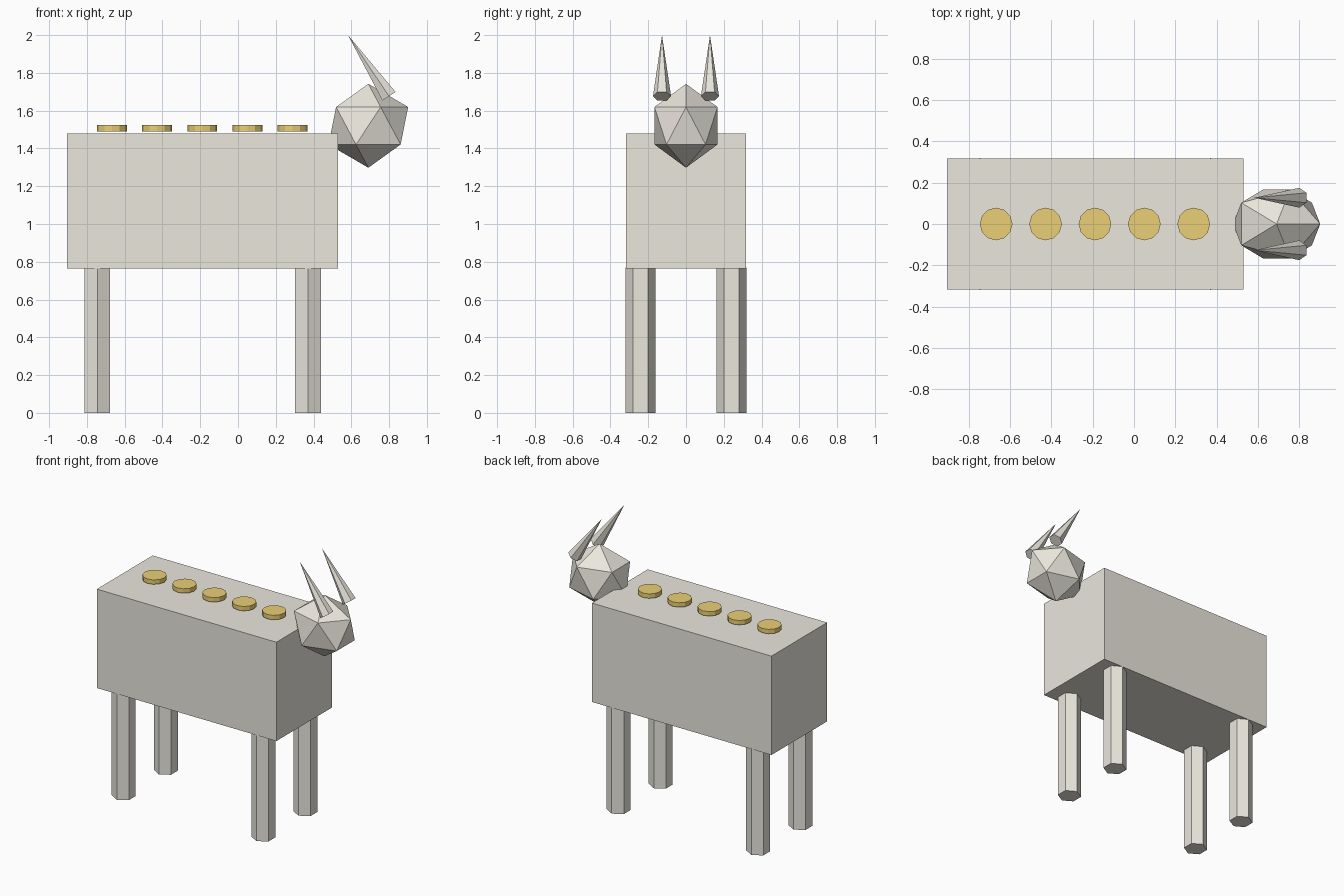
import bpy, math

if "Cube" in bpy.data.objects:
    bpy.data.objects.remove(bpy.data.objects["Cube"])


def make_mat(name, rgb):
    m = bpy.data.materials.new(name)
    m.diffuse_color = (*rgb, 1)
    m.use_nodes = True
    m.node_tree.nodes["Principled BSDF"].inputs["Base Color"].default_value = m.diffuse_color
    return m


bone = make_mat("bone", (0.83, 0.80, 0.73))
gold = make_mat("gold", (0.83, 0.63, 0.18))


def finish(name, mat):
    ob = bpy.context.object
    ob.name = name
    ob.data.materials.append(mat)
    return ob


# body block
bpy.ops.mesh.primitive_cube_add(size=1, location=(-0.188, 0, 1.121))
finish("body", bone).scale = (1.434, 0.636, 0.714)

# four hexagonal legs
for x, end in ((-0.745, "rear"), (0.37, "front")):
    for y, side in ((-0.24, "right"), (0.24, "left")):
        bpy.ops.mesh.primitive_cylinder_add(vertices=6, radius=0.079, depth=0.77,
                                            location=(x, y, 0.385))
        finish(f"{end}_leg_{side}", bone)

# faceted head, narrower than it is long
bpy.ops.mesh.primitive_ico_sphere_add(subdivisions=1, radius=1, location=(0.69, 0, 1.52))
finish("head", bone).scale = (0.236, 0.196, 0.222)

# swept-back horns
for y, side in ((-0.127, "right"), (0.127, "left")):
    bpy.ops.mesh.primitive_cone_add(vertices=6, radius1=0.048, radius2=0, depth=0.39,
                                    location=(0.691, y, 1.838),
                                    rotation=(0, math.radians(-33.8), 0))
    finish(f"horn_{side}", bone)

# row of gold discs along the back
for i in range(5):
    bpy.ops.mesh.primitive_cylinder_add(vertices=12, radius=0.079, depth=0.032,
                                        location=(-0.667 + 0.239 * i, 0, 1.507))
    finish(f"back_disc_{i + 1}", gold)
